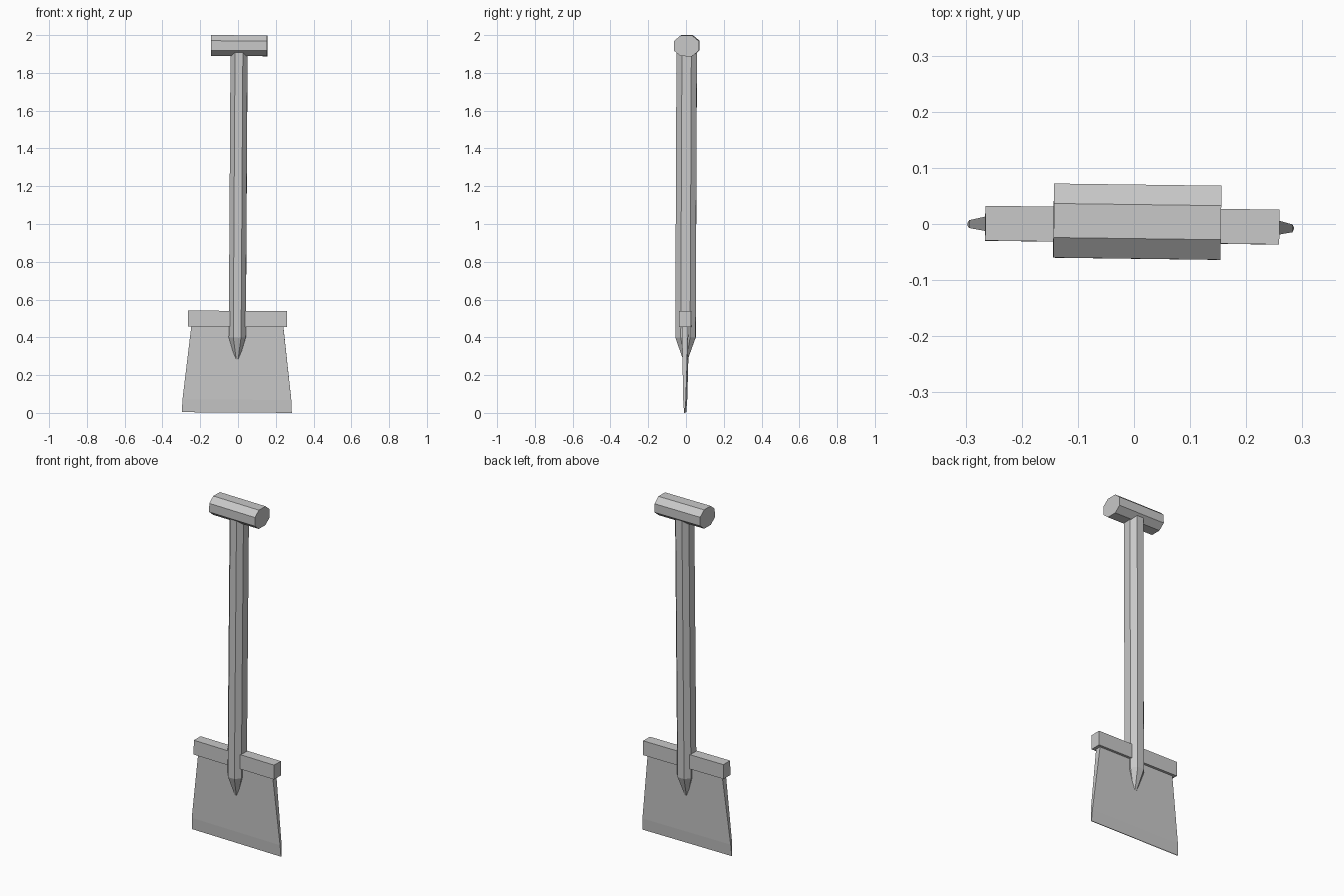
import bpy
import bmesh
from math import radians
from mathutils import Euler, Matrix, Vector

cube = bpy.data.objects.get("Cube")
if cube:
    bpy.data.objects.remove(cube, do_unlink=True)

grey = bpy.data.materials.new("plain grey")
grey.use_nodes = True
colour = (0.58, 0.58, 0.58, 1)
grey.diffuse_color = colour
grey.node_tree.nodes["Principled BSDF"].inputs["Base Color"].default_value = colour

# Unit cross-sections
SQUARE = [(1, 1), (-1, 1), (-1, -1), (1, -1)]
F = 0.46
OCTAGON = [(1, F), (F, 1), (-F, 1), (-1, F), (-1, -F), (-F, -1), (F, -1), (1, -F)]

# The whole tool leans very slightly about its middle
PIVOT = Vector((0, 0, 1))
LEAN = (Matrix.Translation(PIVOT)
        @ Euler((radians(-0.25), radians(0.35), radians(-0.75))).to_matrix().to_4x4()
        @ Matrix.Translation(-PIVOT))


def loft(name, section, rings, place=Matrix.Identity(4)):
    """Skin a section scaled at each (height, half width, half depth) ring."""
    bm = bmesh.new()
    loops = [[bm.verts.new((u * a, v * b, h)) for u, v in section] for h, a, b in rings]
    n = len(section)
    for low, high in zip(loops, loops[1:]):
        for i in range(n):
            j = (i + 1) % n
            bm.faces.new((low[i], low[j], high[j], high[i]))
    bm.faces.new(loops[0][::-1])
    bm.faces.new(loops[-1])
    bm.transform(LEAN @ place)
    bmesh.ops.recalc_face_normals(bm, faces=bm.faces)
    mesh = bpy.data.meshes.new(name)
    bm.to_mesh(mesh)
    bm.free()
    mesh.materials.append(grey)
    obj = bpy.data.objects.new(name, mesh)
    bpy.context.collection.objects.link(obj)
    return obj


# Flat blade, flaring and thinning towards the cutting edge
loft("blade", SQUARE, [(0.002, 0.291, 0.002), (0.07, 0.288, 0.007), (0.48, 0.241, 0.017)])

# Foot bar across the top of the blade
loft("foot_bar", SQUARE, [(0.456, 0.262, 0.031), (0.54, 0.262, 0.031)])

# Eight-sided shaft with a pointed lower end
loft("shaft", OCTAGON, [(0.25, 0.001, 0.001), (0.40, 0.045, 0.054), (1.93, 0.045, 0.054)])

# Eight-sided cross grip, laid along x
lay = Matrix.Translation((0, 0, 1.944)) @ Matrix.Rotation(radians(90), 4, "Y")
loft("grip", OCTAGON, [(-0.149, 0.055, 0.066), (0.149, 0.055, 0.066)], lay)
